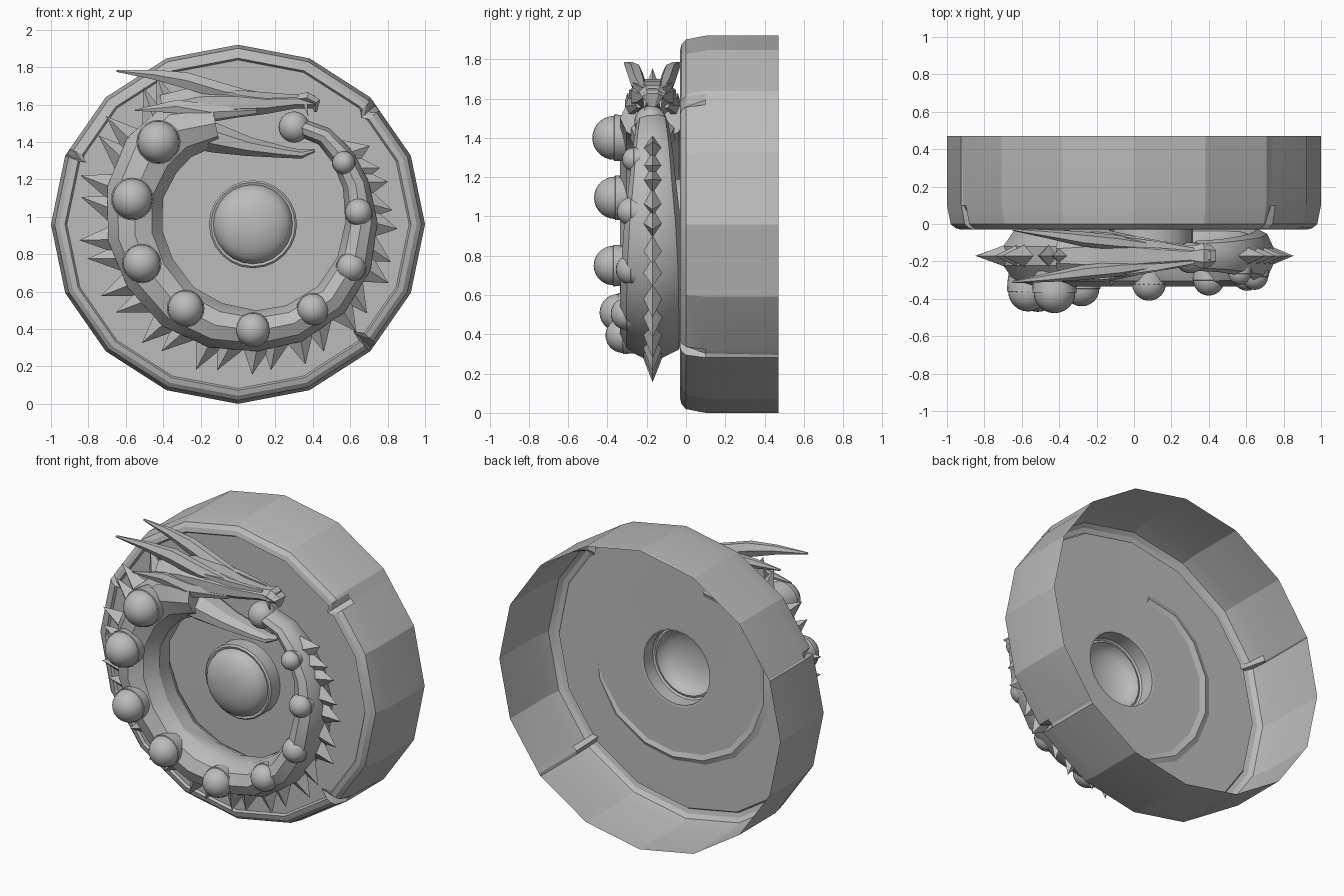
import bpy, bmesh, math
from mathutils import Vector

cube = bpy.data.objects.get("Cube")
if cube:
    bpy.data.objects.remove(cube)

stone = bpy.data.materials.new("grey_stone")
stone.use_nodes = True
grey = (0.5, 0.5, 0.5, 1)
stone.diffuse_color = grey
stone.node_tree.nodes["Principled BSDF"].inputs["Base Color"].default_value = grey

MID_Z = 0.96
SPINE_Y = -0.17


def finish(name, bm, angle=30, recalc=True):
    if recalc:
        bmesh.ops.recalc_face_normals(bm, faces=bm.faces)
    mesh = bpy.data.meshes.new(name)
    bm.to_mesh(mesh)
    bm.free()
    obj = bpy.data.objects.new(name, mesh)
    bpy.context.collection.objects.link(obj)
    mesh.materials.append(stone)
    bpy.ops.object.select_all(action='DESELECT')
    obj.select_set(True)
    bpy.context.view_layer.objects.active = obj
    bpy.ops.object.shade_smooth_by_angle(angle=math.radians(angle))
    return obj


def skin(bm, rings):
    """Bridge consecutive closed rings of vertices with quads."""
    for a, b in zip(rings, rings[1:]):
        n = len(a)
        for i in range(n):
            j = (i + 1) % n
            bm.faces.new((a[i], a[j], b[j], b[i]))


def loft(name, pts, sides=8, angle=30):
    """Tapered tube; pts are (x, y, z, radius in the xz plane, radius along y)."""
    bm = bmesh.new()
    rings = []
    for i, (x, y, z, r, ry) in enumerate(pts):
        a, b = pts[max(i - 1, 0)], pts[min(i + 1, len(pts) - 1)]
        t = Vector((b[0] - a[0], 0, b[2] - a[2])).normalized()
        n = Vector((-t.z, 0, t.x))
        ring = []
        for k in range(sides):
            u = math.tau * (k + 0.5) / sides
            ring.append(bm.verts.new(Vector((x, y, z)) + n * r * math.cos(u)
                                     + Vector((0, ry * math.sin(u), 0))))
        rings.append(ring)
    skin(bm, rings)
    bm.faces.new(rings[0])
    bm.faces.new(rings[-1])
    return finish(name, bm, angle)


# Drum shell: sixteen sides, open at the back, cracked in three places
cracks = {42: 0.04, 157: 0.05, 316: 0.08}
step = math.tau / 16
angles = [(i * step, 0) for i in range(16)]
for deg, depth in cracks.items():
    a = math.radians(deg)
    angles += [(a - 0.035, 0), (a, depth), (a + 0.035, 0)]
angles.sort()

# radius, y, crack strength
drum_profile = [(1.0, 0.47, 0), (1.0, 0.1, 0.15), (0.98, 0.0, 1), (0.955, -0.022, 1),
                (0.925, -0.03, 0.8), (0.915, -0.015, 0.3), (0.88, -0.015, 0)]
bm = bmesh.new()
rings = []
for r, y, strength in drum_profile:
    ring = []
    for a, depth in angles:
        flat = math.cos(step / 2) / math.cos((a % step) - step / 2)
        q = r * flat - depth * strength
        ring.append(bm.verts.new((q * math.cos(a), y, MID_Z + MID_Z * q * math.sin(a))))
    rings.append(ring)
rings.append([bm.verts.new((0.08 + 0.24 * math.cos(a), -0.02, MID_Z + 0.24 * math.sin(a)))
              for a, _ in angles])
skin(bm, rings)
finish("drum_shell", bm, 18)

# Hub with a domed boss, hollow behind
hub_profile = [(0.25, -0.018), (0.235, -0.02), (0.235, -0.11), (0.225, -0.12), (0.212, -0.115)]
hub_profile += [(0.21 * math.cos(t * math.pi / 12), -0.12 - 0.1 * math.sin(t * math.pi / 12))
                for t in range(1, 6)]
bm = bmesh.new()
rings = [[bm.verts.new((0.08 + r * math.cos(k * math.tau / 24), y,
                        MID_Z + r * math.sin(k * math.tau / 24))) for k in range(24)]
         for r, y in hub_profile]
skin(bm, rings)
bm.faces.new(rings[-1])
finish("hub", bm)

# Coiled body from neck to tail: x, z, radius
path = [(-0.12, 1.5, 0.12), (-0.32, 1.46, 0.165), (-0.46, 1.33, 0.17), (-0.55, 1.13, 0.16),
        (-0.55, 0.9, 0.155), (-0.47, 0.7, 0.15), (-0.32, 0.52, 0.14), (-0.12, 0.42, 0.13),
        (0.1, 0.39, 0.115), (0.3, 0.43, 0.11), (0.5, 0.56, 0.105), (0.62, 0.75, 0.1),
        (0.66, 0.97, 0.09), (0.63, 1.17, 0.075), (0.56, 1.32, 0.065), (0.46, 1.43, 0.055),
        (0.33, 1.48, 0.05)]
loft("coiled_body", [(x, SPINE_Y, z, r, min(0.165, r * 1.6)) for x, z, r in path], 10)

# Row of back spines along the outside of the coil
bm = bmesh.new()
for i in range(2, 2 * len(path) - 5):
    a, b = path[i // 2], path[(i + 1) // 2]
    x, z, r = [(p + q) / 2 for p, q in zip(a, b)]
    p, q = path[max(i // 2 - 1, 0)], path[i // 2 + 1]
    t = Vector((q[0] - p[0], 0, q[1] - p[1])).normalized()
    out = Vector((t.z, 0, -t.x))
    if out.dot(Vector((x - 0.03, 0, z - 0.93))) < 0:
        out = -out
    c = Vector((x, SPINE_Y, z))
    base = c + out * r * 0.75
    height = 0.05 + r * 0.6
    w = Vector((0, 0.035 + r * 0.2, 0))
    foot = [bm.verts.new(base + d) for d in (t * 0.075, w, -t * 0.075, -w)]
    tip = bm.verts.new(c + out * (r + height) - t * 0.03)
    for k in range(4):
        bm.faces.new((foot[k], foot[(k + 1) % 4], tip))
    bm.faces.new(foot)
finish("back_spines", bm, 10)

# Orbs set in cups along the body: x, y, z, radius
orbs = [(-0.425, -0.365, 1.4, 0.112), (-0.565, -0.36, 1.095, 0.108),
        (-0.515, -0.37, 0.75, 0.1), (-0.28, -0.345, 0.51, 0.095),
        (0.08, -0.32, 0.395, 0.09), (0.4, -0.3, 0.505, 0.083),
        (0.605, -0.28, 0.73, 0.077), (0.645, -0.28, 1.025, 0.072),
        (0.565, -0.265, 1.29, 0.06), (0.3, -0.18, 1.48, 0.083)]
for n, (x, y, z, r) in enumerate(orbs):
    bm = bmesh.new()
    bmesh.ops.create_uvsphere(bm, u_segments=24, v_segments=14, radius=r)
    bmesh.ops.translate(bm, verts=bm.verts, vec=(x, y, z))
    last = n == len(orbs) - 1
    finish("tail_orb" if last else "orb", bm, 40)
    if last:
        continue
    bm = bmesh.new()
    rings = [[bm.verts.new((x + q * math.cos(k * math.tau / 20), cy,
                            z + q * math.sin(k * math.tau / 20))) for k in range(20)]
             for q, cy in ((r * 0.95, y - 0.004), (r * 1.06, y), (r * 1.03, y + r * 0.5),
                           (r * 0.85, SPINE_Y))]
    skin(bm, rings)
    finish("orb_cup", bm)

# Head: skull and upper jaw, brow ridge, snout, lower jaw
loft("upper_jaw", [(-0.4, SPINE_Y, 1.56, 0.1, 0.1), (-0.2, SPINE_Y, 1.6, 0.11, 0.13),
                   (0.0, SPINE_Y, 1.61, 0.085, 0.115), (0.15, SPINE_Y, 1.605, 0.06, 0.085),
                   (0.3, SPINE_Y, 1.615, 0.04, 0.06), (0.41, SPINE_Y, 1.615, 0.04, 0.05)],
     8, 15)
loft("snout", [(0.3, SPINE_Y, 1.63, 0.025, 0.045), (0.37, SPINE_Y, 1.635, 0.037, 0.07),
               (0.415, SPINE_Y, 1.61, 0.033, 0.055), (0.415, SPINE_Y, 1.56, 0.008, 0.02)], 6, 15)
loft("lower_jaw", [(-0.3, SPINE_Y, 1.47, 0.1, 0.14), (-0.12, SPINE_Y, 1.42, 0.085, 0.12),
                   (0.06, SPINE_Y, 1.375, 0.055, 0.09), (0.25, SPINE_Y, 1.345, 0.033, 0.065),
                   (0.34, SPINE_Y, 1.335, 0.026, 0.05), (0.41, SPINE_Y, 1.355, 0.01, 0.025)],
     8, 15)

# Paired horns, cheek fins, brows and fangs
for side, label in ((-1, "front"), (1, "rear")):
    def pair(name, pts, sides=6):
        loft(f"{label}_{name}", [(x, SPINE_Y + side * d, z, r, ry) for x, d, z, r, ry in pts],
             sides, 15)
    pair("horn", [(0.12, 0.05, 1.64, 0.02, 0.02), (-0.08, 0.07, 1.67, 0.05, 0.04),
                  (-0.28, 0.09, 1.73, 0.05, 0.04), (-0.45, 0.115, 1.76, 0.03, 0.025),
                  (-0.65, 0.14, 1.78, 0.006, 0.006)])
    pair("cheek_fin", [(0.1, 0.07, 1.57, 0.02, 0.015), (-0.15, 0.11, 1.56, 0.05, 0.03),
                       (-0.33, 0.12, 1.59, 0.04, 0.02), (-0.55, 0.12, 1.57, 0.004, 0.004)])
    pair("brow", [(0.32, 0.035, 1.645, 0.01, 0.01), (0.12, 0.06, 1.65, 0.025, 0.025),
                  (-0.05, 0.08, 1.66, 0.03, 0.03)], 4)
    pair("fang", [(0.36, 0.04, 1.6, 0.014, 0.014), (0.375, 0.04, 1.54, 0.002, 0.002)], 4)
